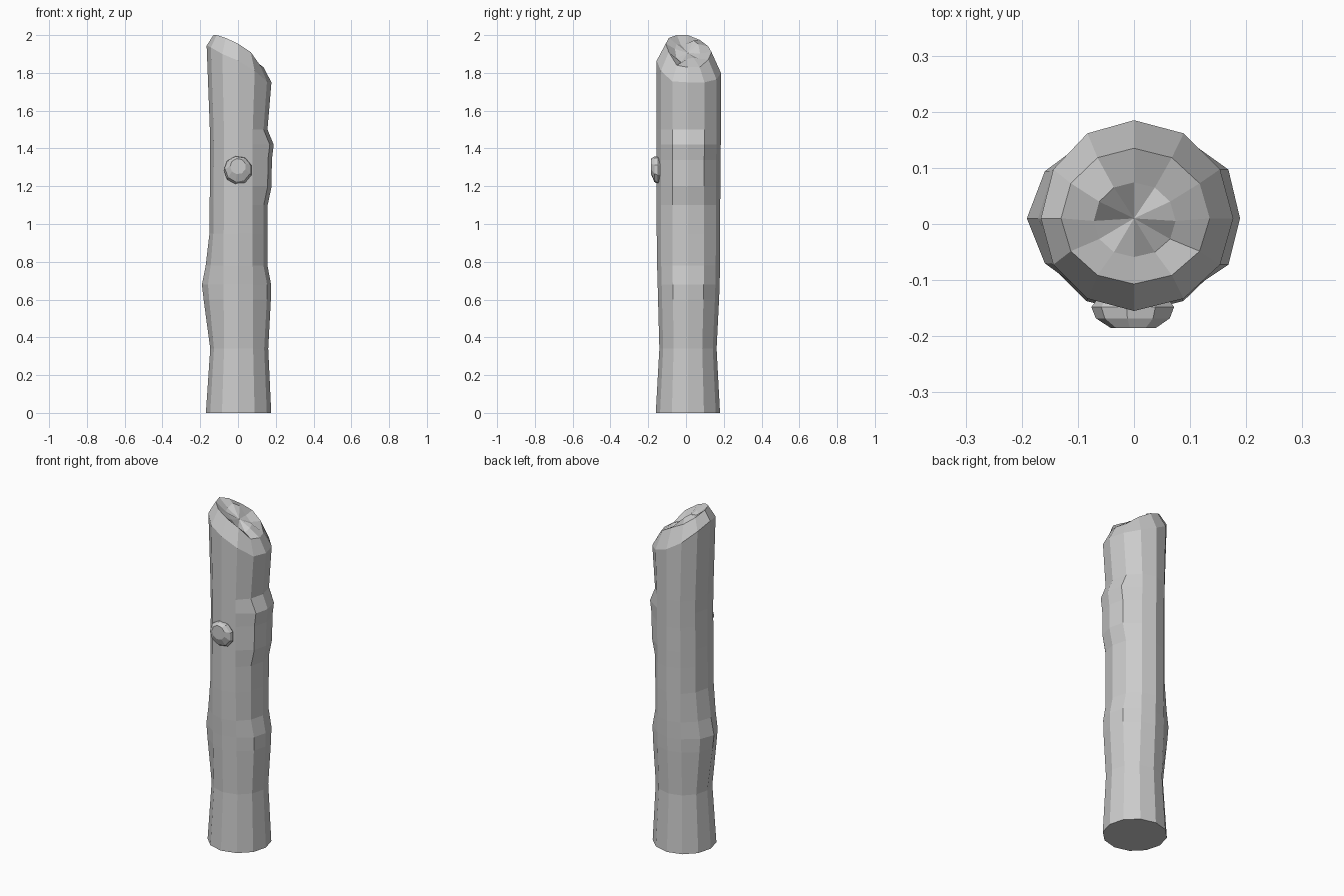
import bpy, bmesh, math
from mathutils import Vector

if "Cube" in bpy.data.objects:
    bpy.data.objects.remove(bpy.data.objects["Cube"])

SIDES = 12

def make_object(name, bm):
    bmesh.ops.recalc_face_normals(bm, faces=bm.faces)
    mesh = bpy.data.meshes.new(name)
    bm.to_mesh(mesh)
    bm.free()
    obj = bpy.data.objects.new(name, mesh)
    bpy.context.collection.objects.link(obj)
    return obj

def loft(bm, rings):
    loops = [[bm.verts.new(p) for p in r] for r in rings]
    for a, b in zip(loops, loops[1:]):
        n = len(a)
        for i in range(n):
            bm.faces.new((a[i], a[(i + 1) % n], b[(i + 1) % n], b[i]))
    return loops

def section(left, right, front, back, bump_l=0, bump_r=0):
    """Twelve-sided outline with separate reach on each side and branch-stub bulges."""
    pts = []
    for k in range(SIDES):
        a = math.tau * k / SIDES
        c, s = math.cos(a), math.sin(a)
        x = c * (right if c > 0 else left)
        y = 0.01 + s * (back - 0.01 if s > 0 else front + 0.01)
        if k in (11, 0, 1):
            x += bump_r
        if k == 6:
            x -= bump_l
        if k in (5, 7):
            x -= bump_l * 0.7
        pts.append((x, y))
    return pts

# trunk: z, left, right, front, back, left bulge, right bulge
profile = [
    (0.00, .170, .176, .160, .180, 0, 0),
    (0.34, .147, .160, .141, .162, 0, 0),
    (0.60, .152, .160, .148, .175, .030, .014),
    (0.68, .152, .158, .150, .178, .039, .017),
    (0.78, .151, .156, .153, .180, .020, 0),
    (0.95, .151, .156, .155, .181, 0, 0),
    (1.10, .150, .155, .155, .181, 0, .002),
    (1.20, .149, .155, .155, .182, 0, .023),
    (1.34, .148, .155, .155, .183, 0, .024),
    (1.42, .148, .155, .155, .184, 0, .034),
    (1.50, .149, .156, .155, .185, 0, 0),
]
rings = [[(x, y, z) for x, y in section(*p)] for z, *p in profile]

# slanted broken top: outer rim, worn edge, then a shallow hollow
rim_z = [1.75, 1.75, 1.765, 1.80, 1.85, 1.91, 1.945, 1.935, 1.90, 1.865, 1.81, 1.755]
edge_z = [1.83, 1.83, 1.87, 1.91, 1.94, 1.975, 2.0, 2.0, 1.985, 1.955, 1.91, 1.84]
rings.append([(x, y, z) for (x, y), z in zip(section(.166, .177, .155, .185), rim_z)])
rings.append([(x, y, z) for (x, y), z in zip(section(.130, .135, .107, .135), edge_z)])
rings.append([(x * .55, y * .55, 1.915 - .72 * x * .55 + .012 * (-1) ** (k // 2))
              for k, (x, y) in enumerate(section(.130, .135, .107, .135))])
bm = bmesh.new()
loops = loft(bm, rings)
bm.faces.new(list(reversed(loops[0])))
tip = bm.verts.new((0.0, 0.01, 1.905))
for i in range(SIDES):
    bm.faces.new((loops[-1][i], loops[-1][(i + 1) % SIDES], tip))
make_object("log_trunk", bm)

# cut branch knot on the front
bm = bmesh.new()
knot = []
for r, y, z in [(.055, -.12, 1.285), (.076, -.148, 1.285), (.068, -.168, 1.290), (.042, -.185, 1.305)]:
    knot.append([(r * math.cos(math.tau * (i + .5) / 9), y, z + r * math.sin(math.tau * (i + .5) / 9))
                 for i in range(9)])
ends = loft(bm, knot)
bm.faces.new(ends[0])
bm.faces.new(ends[-1])
make_object("branch_knot", bm)
